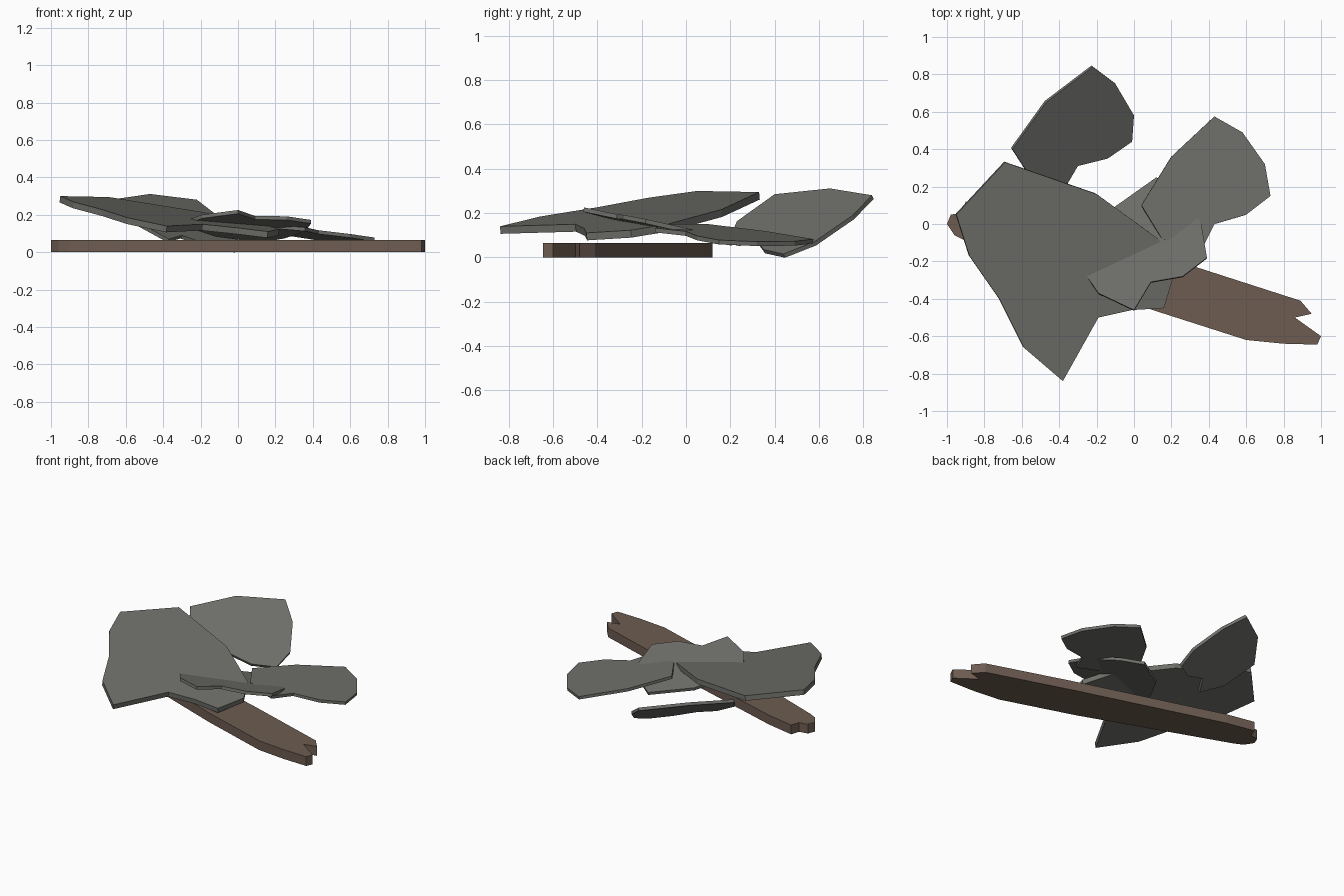
import bpy, bmesh
from mathutils import Vector


def material(name, rgb):
    m = bpy.data.materials.new(name)
    m.diffuse_color = (*rgb, 1)
    return m


STONE = material("slate grey", (0.158, 0.158, 0.146))
WOOD = material("weathered brown", (0.155, 0.108, 0.083))


def slab(name, outline, plane, thickness, mat):
    """Flat broken piece: outline seen from above, top on z = c + a*x + b*y."""
    a, b, c = plane
    down = Vector((a, b, -1)).normalized() * thickness
    top = [Vector((x, y, c + a * x + b * y)) for x, y in outline]
    bm = bmesh.new()
    upper = [bm.verts.new(p) for p in top]
    lower = [bm.verts.new(p + down) for p in top]
    bm.faces.new(upper)
    bm.faces.new(lower[::-1])
    n = len(top)
    for i in range(n):
        j = (i + 1) % n
        bm.faces.new((upper[i], lower[i], lower[j], upper[j]))
    bmesh.ops.recalc_face_normals(bm, faces=bm.faces)
    me = bpy.data.meshes.new(name)
    bm.to_mesh(me)
    bm.free()
    me.materials.append(mat)
    ob = bpy.data.objects.new(name, me)
    bpy.context.collection.objects.link(ob)
    return ob


# Splintered plank lying on the ground
slab("plank", [(-1, 0), (-0.96, -0.06), (-0.90, -0.09), (0.10, -0.46),
               (0.60, -0.62), (0.80, -0.64), (0.98, -0.645), (1, -0.60),
               (0.86, -0.50), (0.95, -0.48), (0.89, -0.41), (0.30, -0.22),
               (-0.70, 0.08), (-0.90, 0.12), (-0.92, 0.06), (-0.98, 0.05)],
     (0, 0, 0.065), 0.065, WOOD)

# Large broken slab resting across the plank
slab("large_slab", [(-0.95, 0.05), (-0.88, -0.17), (-0.72, -0.40), (-0.59, -0.66),
                    (-0.38, -0.84), (-0.19, -0.50), (-0.01, -0.46), (0.16, -0.45),
                    (0.22, -0.25), (0.13, -0.08), (-0.20, 0.16), (-0.69, 0.33)],
     (-0.126, 0.099, 0.175), 0.034, STONE)

# Three small shards with the same leaf-like break, each tilted differently
slab("back_shard", [(-0.65, 0.40), (-0.54, 0.23), (-0.37, 0.19), (-0.30, 0.31),
                    (-0.14, 0.35), (-0.01, 0.44), (0, 0.58), (-0.10, 0.75),
                    (-0.22, 0.84), (-0.47, 0.65)],
     (-0.448, 0.427, -0.177), 0.02, STONE)

slab("right_shard", [(0.04, 0.10), (0.15, -0.08), (0.36, -0.14), (0.43, 0),
                     (0.60, 0.05), (0.73, 0.15), (0.70, 0.32), (0.58, 0.49),
                     (0.43, 0.575), (0.20, 0.36)],
     (-0.10, -0.06, 0.160), 0.02, STONE)

slab("middle_shard", [(-0.30, -0.21), (-0.19, -0.37), (0, -0.46), (0.09, -0.31),
                      (0.26, -0.28), (0.39, -0.18), (0.36, 0), (0.25, 0.16),
                      (0.12, 0.25), (-0.12, 0.08)],
     (0.024, -0.222, 0.123), 0.02, STONE)
